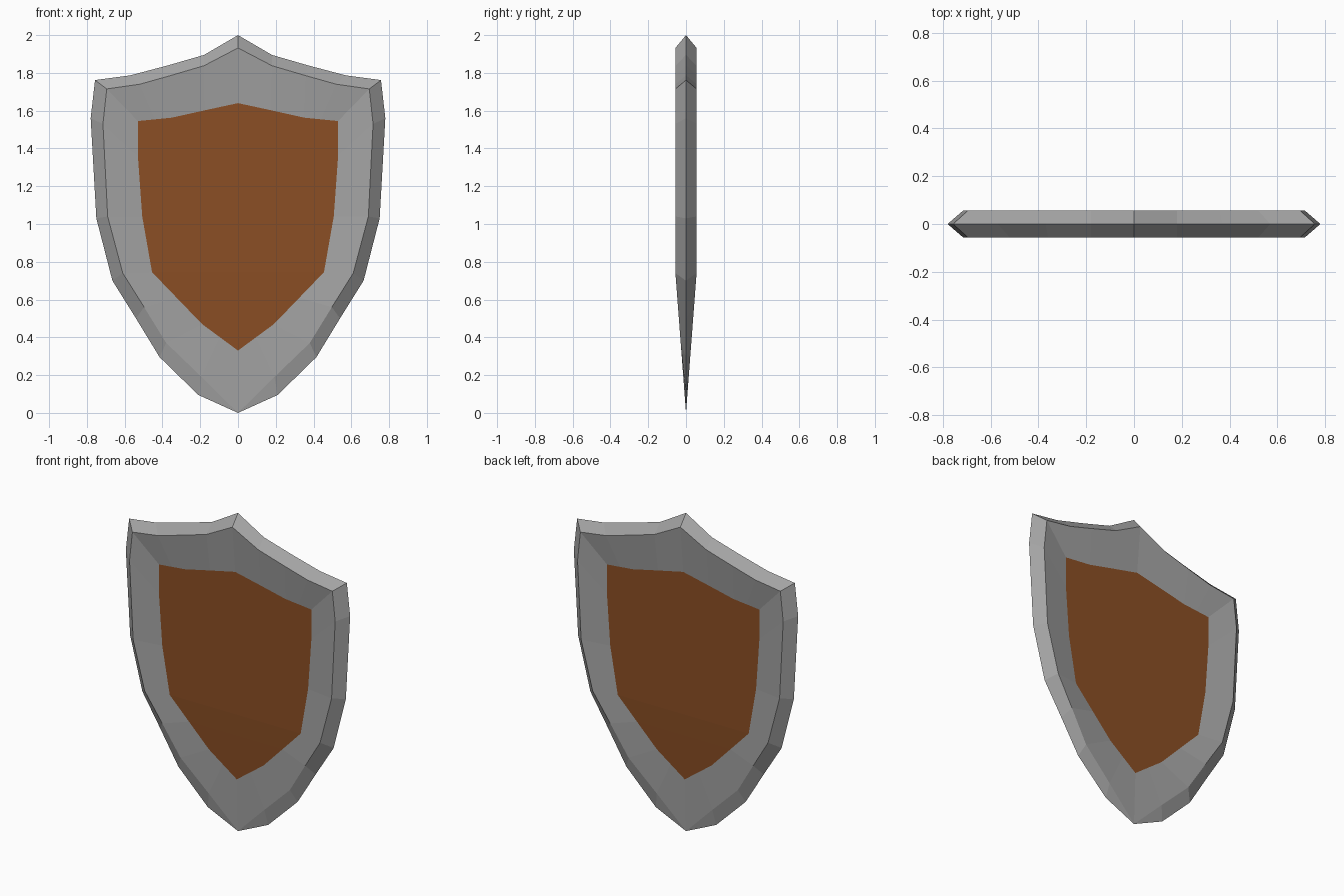
import bpy, bmesh

if "Cube" in bpy.data.objects:
    bpy.data.objects.remove(bpy.data.objects["Cube"])

DEPTH = 0.056     # half thickness at the raised rim
RECESS = 0.5      # panel depth as a share of the rim depth
BEND = 0.74       # below this height the faces taper to the tip

# Right-half outlines (x, z), top centre to bottom tip
EDGE = [(0, 2), (.18, 1.895), (.37, 1.84), (.57, 1.787), (.757, 1.762), (.78, 1.56),
        (.75, 1.03), (.665, .70), (.54, .50), (.415, .295), (.21, .095), (0, 0)]
RIM = [(0, 1.932), (.18, 1.838), (.36, 1.785), (.52, 1.74), (.695, 1.715), (.715, 1.53),
       (.69, 1.04), (.61, .74), (.497, .56), (.38, .37), (.193, .19), (0, 0)]
PANEL = [(0, 1.64), (.175, 1.602), (.35, 1.563), (.44, 1.554), (.53, 1.545), (.53, 1.36),
         (.507, 1.04), (.455, .745), (.325, .61), (.19, .47), (.095, .40), (0, .33)]


def point(p, sx, sy, share=1):
    x, z = p
    return (sx * x, sy * share * DEPTH * min(1, z / BEND), z)


def make_object(name, quads, color):
    bm = bmesh.new()
    for q in quads:
        bm.faces.new([bm.verts.new(c) for c in q])
    bmesh.ops.remove_doubles(bm, verts=bm.verts, dist=1e-4)
    me = bpy.data.meshes.new(name)
    bm.to_mesh(me)
    bm.free()
    obj = bpy.data.objects.new(name, me)
    bpy.context.collection.objects.link(obj)
    mat = bpy.data.materials.new(name)
    mat.diffuse_color = color
    mat.use_nodes = True
    mat.node_tree.nodes["Principled BSDF"].inputs["Base Color"].default_value = mat.diffuse_color
    me.materials.append(mat)
    return obj


frame, panel = [], []
last = len(EDGE) - 2
for sy in (-1, 1):
    for i in range(last + 1):
        for sx in (-1, 1):
            e = [(sx * x, 0, z) for x, z in EDGE[i:i + 2]]
            r = [point(p, sx, sy) for p in RIM[i:i + 2]]
            n = [point(p, sx, sy, RECESS) for p in PANEL[i:i + 2]]
            # bevelled edge and inward-sloping border; the tip facets fold inward
            for a, b in ((e, r), (r, n)):
                q = [a[0], a[1], b[1], b[0]]
                fold = -1 if (i == last and a is e) else 1
                frame.append(q if sx * sy * fold > 0 else q[::-1])
        # recessed panel rows spanning left to right
        a, b = PANEL[i:i + 2]
        q = [point(a, 1, sy, RECESS), point(b, 1, sy, RECESS),
             point(b, -1, sy, RECESS), point(a, -1, sy, RECESS)]
        panel.append(q if sy > 0 else q[::-1])

make_object("shield_frame", frame, (0.37, 0.37, 0.37, 1))
make_object("wood_panel", panel, (0.26, 0.078, 0.018, 1))
